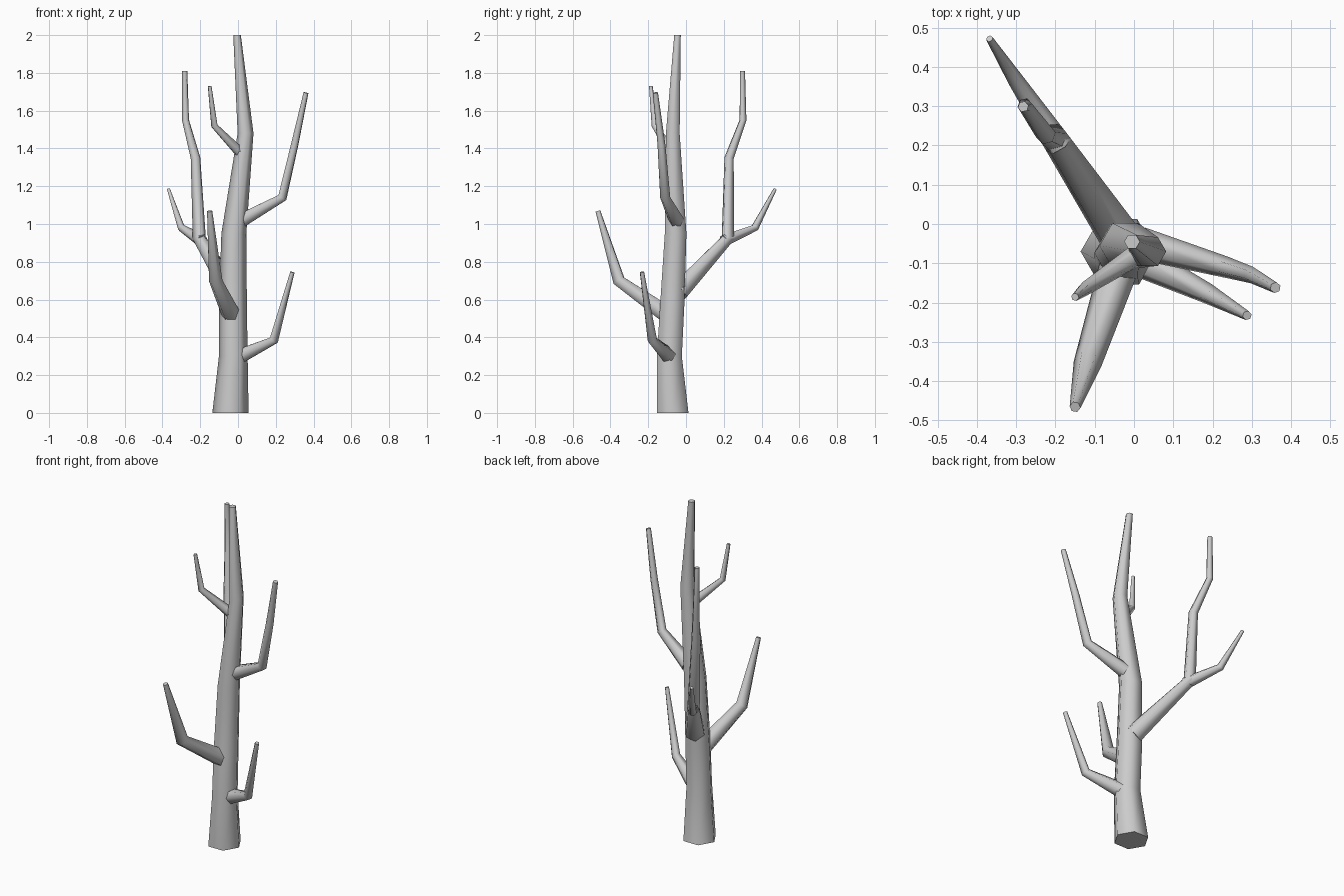
import bpy, bmesh, math
from mathutils import Vector

if "Cube" in bpy.data.objects:
    bpy.data.objects.remove(bpy.data.objects["Cube"])

SIDES = 6


def limb(name, pts, flat_ends=False):
    """Tapered six-sided tube through (x, y, z, radius) points with mitred bends."""
    pos = [Vector(p[:3]) for p in pts]
    rad = [p[3] for p in pts]
    n = len(pts)
    bm = bmesh.new()
    rings = []
    for i in range(n):
        a = (pos[i] - pos[max(i - 1, 0)]).normalized()
        b = (pos[min(i + 1, n - 1)] - pos[i]).normalized()
        t = Vector((0, 0, 1)) if flat_ends else (a + b).normalized()
        if i == 0:
            u = Vector((1, 0, 0))
            if abs(t.x) > 0.75:
                u = Vector((0, 1, 0))
        u = (u - t * u.dot(t)).normalized()
        v = t.cross(u)
        rings.append([bm.verts.new(pos[i] + rad[i] * (
            u * math.cos(2 * math.pi * k / SIDES) + v * math.sin(2 * math.pi * k / SIDES)))
            for k in range(SIDES)])
    for r0, r1 in zip(rings, rings[1:]):
        for k in range(SIDES):
            j = (k + 1) % SIDES
            bm.faces.new((r0[k], r0[j], r1[j], r1[k])).smooth = True
    # flat end caps with sharp rims
    for cap in (list(reversed(rings[0])), rings[-1]):
        f = bm.faces.new(cap)
        for e in f.edges:
            e.smooth = False
    me = bpy.data.meshes.new(name)
    bm.to_mesh(me)
    bm.free()
    ob = bpy.data.objects.new(name, me)
    bpy.context.collection.objects.link(ob)
    return ob


# trunk
limb("trunk", [(-0.04, -0.07, 0, 0.096), (-0.025, -0.088, 0.30, 0.076),
               (-0.027, -0.073, 0.57, 0.074), (-0.022, -0.055, 0.95, 0.066),
               (0.04, -0.07, 1.48, 0.042), (-0.005, -0.045, 2.0, 0.02)], True)

# back branch and its side twig
limb("back_branch", [(-0.03, -0.04, 0.64, 0.058), (-0.205, 0.222, 0.925, 0.036),
                     (-0.225, 0.228, 1.35, 0.026), (-0.278, 0.302, 1.55, 0.019),
                     (-0.282, 0.299, 1.81, 0.014)])
limb("back_twig", [(-0.19, 0.20, 0.91, 0.035), (-0.30, 0.365, 0.98, 0.021),
                   (-0.368, 0.472, 1.185, 0.009)])

# right branches
limb("upper_right_branch", [(0.02, -0.05, 1.02, 0.042), (0.235, -0.11, 1.14, 0.027),
                            (0.30, -0.13, 1.42, 0.021), (0.36, -0.162, 1.695, 0.014)])
limb("lower_right_branch", [(0.01, -0.09, 0.30, 0.044), (0.19, -0.178, 0.385, 0.026),
                            (0.288, -0.233, 0.745, 0.012)])

# front branch
limb("front_branch", [(-0.035, -0.10, 0.52, 0.052), (-0.118, -0.355, 0.70, 0.036),
                      (-0.15, -0.466, 1.068, 0.014)])

# upper left branch
limb("upper_left_branch", [(0.02, -0.07, 1.37, 0.03), (-0.125, -0.165, 1.52, 0.018),
                           (-0.15, -0.186, 1.73, 0.01)])
